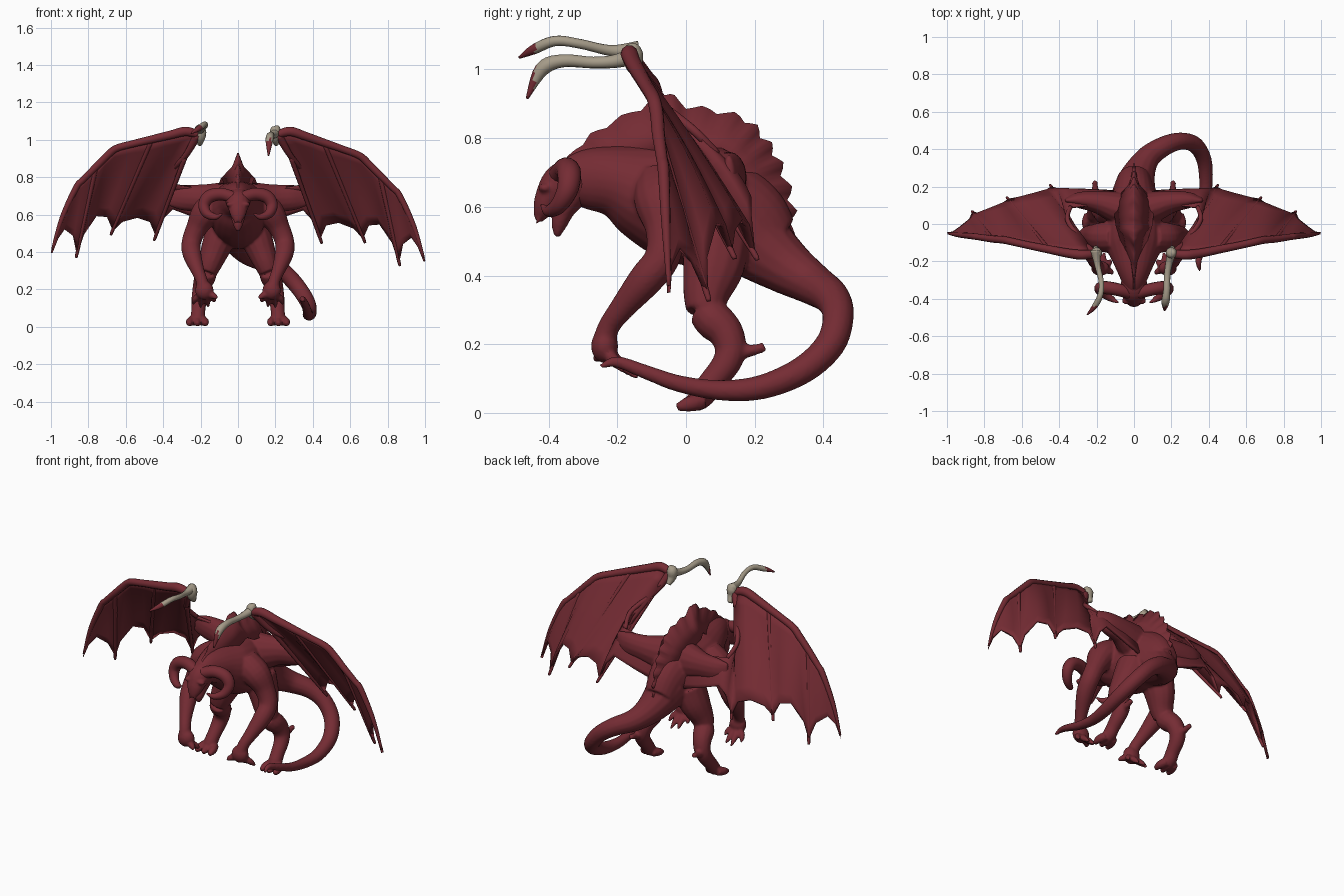
import bpy, bmesh, math
from mathutils import Vector as V


def material(name, rgb):
    m = bpy.data.materials.new(name)
    m.diffuse_color = (*rgb, 1)
    return m


RED = material("dark red hide", (0.178, 0.025, 0.034))
BONE = material("bone beige", (0.38, 0.33, 0.25))


def finish(bm, name, mat, voxel=0):
    bmesh.ops.recalc_face_normals(bm, faces=bm.faces[:])
    for f in bm.faces:
        f.smooth = True
    me = bpy.data.meshes.new(name)
    bm.to_mesh(me)
    bm.free()
    me.materials.append(mat)
    ob = bpy.data.objects.new(name, me)
    bpy.context.collection.objects.link(ob)
    if voxel:
        r = ob.modifiers.new("blend", 'REMESH')
        r.mode, r.voxel_size, r.use_smooth_shade = 'VOXEL', voxel, True
        s = ob.modifiers.new("soften", 'SMOOTH')
        s.factor, s.iterations = 0.5, 4
    return ob


def spline(pts, n):
    """Smooth curve through points of any dimension."""
    out = []
    for i in range(len(pts) - 1):
        a, b, c, d = (pts[max(i - 1, 0)], pts[i], pts[i + 1], pts[min(i + 2, len(pts) - 1)])
        for k in range(n):
            t = k / n
            out.append([0.5 * (2 * q + (r - p) * t + (2 * p - 5 * q + 4 * r - s) * t * t
                        + (3 * q - p - 3 * r + s) * t ** 3) for p, q, r, s in zip(a, b, c, d)])
    return out + [list(pts[-1])]


def tube(bm, pts, side=1, sides=14, n=5):
    """Round limb through (x, y, z, radius[, second radius]); side=-1 mirrors it."""
    pts = spline([(p[0] * side, *p[1:]) for p in pts], n)
    pos = [V(p[:3]) for p in pts]
    u, rings = None, []
    for i, p in enumerate(pts):
        t = (pos[min(i + 1, len(pos) - 1)] - pos[max(i - 1, 0)]).normalized()
        if u is None:
            u = V((1, 0, 0)) if abs(t.x) < 0.8 else V((0, 1, 0))
        u = (u - t * u.dot(t)).normalized()
        w = t.cross(u)
        ra, rb = max(p[3], 0.003), max(p[-1], 0.003)
        rings.append([bm.verts.new(pos[i] + u * ra * math.cos(a) + w * rb * math.sin(a))
                      for a in (2 * math.pi * k / sides for k in range(sides))])
    for a, b in zip(rings, rings[1:]):
        for k in range(sides):
            bm.faces.new((a[k], a[(k + 1) % sides], b[(k + 1) % sides], b[k]))
    bm.faces.new(rings[0][::-1])
    bm.faces.new(rings[-1])


def ball(bm, c, r):
    res = bmesh.ops.create_uvsphere(bm, u_segments=16, v_segments=10, radius=1)
    for v in res["verts"]:
        v.co = V(c) + V((v.co.x * r[0], v.co.y * r[1], v.co.z * r[2]))


# Body: torso, tail, wing roots, arms and legs blended into one skin
bm = bmesh.new()
tube(bm, [(0, -.37, .67, .04, .05), (0, -.30, .68, .07, .085), (0, -.21, .675, .11, .105),
          (0, -.12, .645, .15, .145), (0, -.02, .61, .155, .17), (0, .08, .585, .135, .17),
          (0, .17, .54, .11, .15), (0, .24, .48, .09, .11)], sides=24)
tube(bm, [(0, .16, .53, .12), (.01, .22, .48, .105), (.04, .30, .42, .08), (.09, .37, .375, .062),
          (.18, .425, .335, .052), (.26, .443, .28, .046), (.33, .42, .20, .044), (.375, .34, .125, .041),
          (.385, .22, .075, .036), (.375, .10, .066, .03), (.37, -.02, .085, .025),
          (.36, -.12, .12, .021), (.345, -.20, .148, .017), (.352, -.25, .135, .007)])
for s in (1, -1):
    # broad wing root
    tube(bm, [(0, .06, .66, .10, .12), (.10, .09, .67, .085, .105), (.20, .118, .685, .06, .078),
              (.30, .128, .692, .042, .068), (.37, .125, .70, .012, .05)], s)
    # arm, palm and splayed fingers
    tube(bm, [(.10, -.07, .66, .08), (.17, -.07, .61, .08), (.22, -.06, .53, .058), (.25, -.07, .45, .052),
              (.245, -.12, .385, .05), (.215, -.19, .30, .036), (.195, -.225, .25, .032),
              (.185, -.24, .20, .036)], s)
    ball(bm, (.18 * s, -.237, .195), (.05, .04, .05))
    for tip in [(.125, -.19, .13), (.16, -.15, .105), (.20, -.14, .10), (.24, -.18, .12), (.115, -.27, .15)]:
        mid = [(a + b) / 2 for a, b in zip(tip, (.18, -.235, .18))]
        mid[0] += (tip[0] - .18) * 0.3
        tube(bm, [(.18, -.235, .18, .02), (*mid, .018), (*tip, .006)], s, 8)
    # hind leg with forward knee, calf, hock spur and toes
    tube(bm, [(.08, .09, .52, .09, .10), (.115, .08, .43, .08, .092), (.145, .06, .35, .066, .07),
              (.165, .055, .295, .055, .055)], s)
    tube(bm, [(.16, .05, .30, .05), (.175, .08, .27, .058), (.188, .115, .235, .052), (.20, .13, .185, .046),
              (.208, .115, .14, .042), (.212, .075, .09, .038), (.215, .045, .05, .038),
              (.215, .02, .035, .028)], s)
    tube(bm, [(.203, .13, .18, .035), (.207, .18, .18, .02), (.21, .23, .192, .014)], s, 8)
    for dx in (-.04, 0, .04):
        tube(bm, [(.217 + dx * .6, .05, .035, .026), (.217 + dx, .01, .026, .024),
                  (.217 + dx * 1.1, -.027, .016, .012)], s, 8)
finish(bm, "body", RED, 0.007)

# Head with open jaw, brow and cheeks
bm = bmesh.new()
tube(bm, [(0, -.30, .68, .07, .07), (0, -.36, .67, .066, .06), (0, -.40, .625, .05, .042),
          (0, -.42, .585, .035, .026), (0, -.43, .56, .014, .012)], sides=16)
tube(bm, [(0, -.33, .64, .055, .05), (0, -.355, .59, .04, .032), (0, -.37, .545, .026, .022),
          (0, -.375, .512, .01, .008)], sides=14)
for s in (1, -1):
    ball(bm, (.04 * s, -.41, .655), (.025, .02, .014))
    tube(bm, [(.015, -.425, .58, .01), (.018, -.435, .55, .004)], s, 8)
finish(bm, "head", RED, 0.006)

# Curled ram horns
for s, label in ((1, "right"), (-1, "left")):
    bm = bmesh.new()
    tube(bm, [(.02, -.37, .69, .032), (.09, -.35, .71, .034), (.155, -.34, .695, .035), (.182, -.345, .65, .031),
              (.165, -.37, .605, .025), (.12, -.40, .588, .017), (.085, -.42, .605, .004)], s)
    finish(bm, label + "_horn", RED)

# Jagged wedge-shaped crest along the back
bm = bmesh.new()
ridge = spline([(-.36, .71), (-.30, .78), (-.23, .83), (-.13, .88), (-.06, .925), (.0, .885), (.09, .87),
                (.17, .845), (.215, .80), (.25, .75), (.275, .69), (.295, .62), (.30, .56), (.285, .50)], 4)
rows = []
for i, (y, z) in enumerate(ridge):
    t = i / (len(ridge) - 1)
    out = V((0, y, z - .6)).normalized()
    tooth = (0, .5, 1, .6)[i % 4] * (.012 + .014 * t) if 0 < t < 1 else 0
    top = V((0, y, z)) + out * tooth
    low = V((0, y * .6, .6 + (z - .6) * .6))
    mid = low.lerp(V((0, y, z)), .5)
    w = .02 + .085 * math.sin(math.pi * t)
    rows.append([bm.verts.new(p) for p in (low + V((w, 0, 0)), mid + V((w * .33, 0, 0)), top + V((.004, 0, 0)),
                 top - V((.004, 0, 0)), mid - V((w * .33, 0, 0)), low - V((w, 0, 0)))])
for a, b in zip(rows, rows[1:]):
    for k in range(6):
        bm.faces.new((a[k], a[(k + 1) % 6], b[(k + 1) % 6], b[k]))
bm.faces.new(rows[0])
bm.faces.new(rows[-1][::-1])
finish(bm, "back_crest", RED)

# Wings: membrane spanned by ribs (leading point, trailing point)
RIBS = [((.05, .08, .74), (.05, .17, .53)), ((.2, .10, .74), (.2, .18, .575)),
        ((.34, .09, .755), (.35, .185, .625)), ((.355, .02, .825), (.405, .19, .57)),
        ((.28, -.09, .915), (.44, .195, .47)), ((.215, -.16, 1.03), (.47, .18, .545)),
        ((.28, -.165, 1.045), (.54, .16, .56)), ((.36, -.155, 1.02), (.62, .14, .53)),
        ((.46, -.135, .985), (.67, .13, .475)), ((.56, -.115, .95), (.70, .11, .545)),
        ((.65, -.095, .915), (.76, .085, .55)), ((.70, -.085, .87), (.83, .06, .45)),
        ((.76, -.08, .81), (.86, .06, .35)), ((.83, -.07, .74), (.88, .02, .44)),
        ((.865, -.065, .70), (.93, -.02, .48)), ((.94, -.058, .54), (.965, -.045, .43)),
        ((.993, -.05, .37), (.997, -.05, .35))]
FINGERS = (4, 8, 12)


def place(p, s):
    """Mirror a wing point; the left wing is held a little higher."""
    lift = .045 * min(1, max(0, (p[0] - .3) / .4)) if s < 0 else 0
    return V((p[0] * s, p[1], p[2] + lift))


for s, label in ((1, "right"), (-1, "left")):
    bm = bmesh.new()
    grid = []
    for i, (a, b) in enumerate(RIBS):
        a, b = place(a, s), place(b, s)
        sag = 0 if i in FINGERS or i > 13 else .012
        grid.append([bm.verts.new(a.lerp(b, k / 8) + V((0, sag * math.sin(math.pi * k / 8), 0)))
                     for k in range(9)])
    for a, b in zip(grid, grid[1:]):
        for k in range(8):
            bm.faces.new((a[k], b[k], b[k + 1], a[k + 1]))
    ob = finish(bm, label + "_wing_membrane", RED)
    sol = ob.modifiers.new("thickness", 'SOLIDIFY')
    sol.thickness, sol.offset = .014, 0

    bm = bmesh.new()
    lead = [place(a, s) for a, b in RIBS]
    # inner arm, then leading edge, then finger bones
    tube(bm, [(*lead[i], r) for i, r in ((2, .012), (3, .013), (4, .016), (5, .024))], 1, 10)
    tube(bm, [(*lead[i], r) for i, r in zip(range(5, 17), (.022, .026, .024, .022, .02, .02, .02, .019,
                                                             .017, .017, .013, .006))], 1, 10)
    for f in FINGERS:
        a, b = lead[f], place(RIBS[f][1], s)
        tip = b + V((.006 * s, .005, -.02))
        tube(bm, [(*a, .014), (*a.lerp(b, .5), .011), (*b, .009), (*tip, .003)], 1, 8)
    finish(bm, label + "_wing_bones", RED)

# Bone thumb claws reaching forward from each wing wrist, with red points
CLAWS = {"right": [(.205, -.14, 1.045, .028), (.19, -.20, 1.025, .02), (.178, -.27, 1.02, .017),
                   (.175, -.36, 1.025, .019), (.168, -.42, 1.0, .021), (.163, -.463, .915, .004)],
         "left": [(-.205, -.14, 1.055, .028), (-.195, -.22, 1.055, .016), (-.175, -.31, 1.075, .014),
                  (-.18, -.38, 1.083, .015), (-.21, -.44, 1.06, .015), (-.25, -.485, 1.035, .004)]}
for label, path in CLAWS.items():
    s = 1 if label == "right" else -1
    bm = bmesh.new()
    tube(bm, path, 1, 12)
    tube(bm, [(.205, -.125, .975, .012), (.20, -.15, 1.01, .025), (.20, -.155, 1.045, .03),
              (.205, -.155, 1.068, .02), (.205, -.155, 1.076, .006)], s, 12)
    ob = finish(bm, label + "_wing_claw", BONE)
    ob.data.materials.append(RED)
    for f in ob.data.polygons:
        if f.center.y < -.44:
            f.material_index = 1
